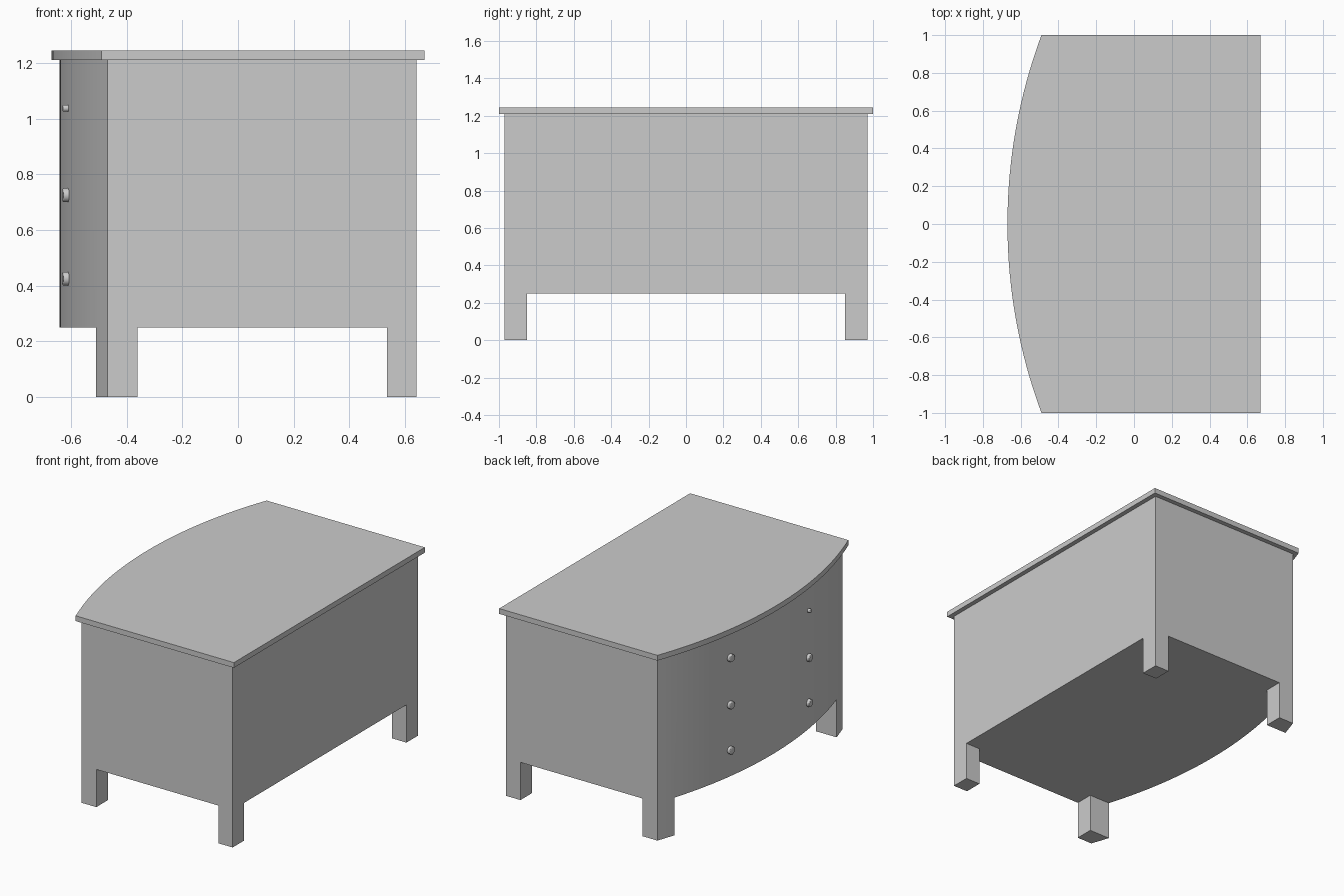
import bpy, bmesh, math
from mathutils import Matrix

cube = bpy.data.objects.get("Cube")
if cube:
    bpy.data.objects.remove(cube, do_unlink=True)

gray = bpy.data.materials.new("plain gray")
gray.use_nodes = True
COLOUR = (0.6, 0.6, 0.6, 1)
gray.diffuse_color = COLOUR
gray.node_tree.nodes["Principled BSDF"].inputs["Base Color"].default_value = COLOUR

CENTRE_X = 2.198      # centre of the bowed face's arc
BODY_R = 2.838
OVERHANG = 0.03


def add_object(name, bm):
    bmesh.ops.recalc_face_normals(bm, faces=bm.faces[:])
    mesh = bpy.data.meshes.new(name)
    bm.to_mesh(mesh)
    bm.free()
    mesh.materials.append(gray)
    obj = bpy.data.objects.new(name, mesh)
    bpy.context.collection.objects.link(obj)
    return obj


def prism(name, outline, z0, z1):
    bm = bmesh.new()
    face = bm.faces.new([bm.verts.new((x, y, z0)) for x, y in outline])
    result = bmesh.ops.extrude_face_region(bm, geom=[face])
    top = [g for g in result["geom"] if isinstance(g, bmesh.types.BMVert)]
    bmesh.ops.translate(bm, verts=top, vec=(0, 0, z1 - z0))
    return add_object(name, bm)


def bowed_outline(radius, half_width, back_x, steps=32):
    """Straight back and sides with one side bowed towards -x."""
    half = math.asin(half_width / radius)
    arc = []
    for i in range(steps + 1):
        a = half - 2 * half * i / steps
        arc.append((CENTRE_X - radius * math.cos(a), radius * math.sin(a)))
    return arc + [(back_x, -half_width), (back_x, half_width)]


def smooth(obj):
    bpy.ops.object.select_all(action="DESELECT")
    obj.select_set(True)
    bpy.context.view_layer.objects.active = obj
    bpy.ops.object.shade_smooth_by_angle(angle=math.radians(25))


# Cabinet with four legs left standing by a cross-shaped cut underneath
cabinet = prism("cabinet_body", bowed_outline(BODY_R, 0.97, 0.64), 0, 1.21)
fx, bx, ly, far = -0.36, 0.535, 0.85, 1.5
cross = [(-far, -ly), (fx, -ly), (fx, -far), (bx, -far), (bx, -ly), (far, -ly),
         (far, ly), (bx, ly), (bx, far), (fx, far), (fx, ly), (-far, ly)]
cutter = prism("leg_gap_cutter", cross, -0.2, 0.25)
cutter.hide_render = True
cut = cabinet.modifiers.new("leg_gaps", "BOOLEAN")
cut.operation = "DIFFERENCE"
cut.solver = "EXACT"
cut.object = cutter
bpy.context.view_layer.objects.active = cabinet
bpy.ops.object.modifier_apply(modifier=cut.name)
bpy.data.objects.remove(cutter, do_unlink=True)
smooth(cabinet)

# Overhanging table top
smooth(prism("top_board",
             bowed_outline(BODY_R + OVERHANG, 1.0, 0.67), 1.21, 1.245))


# Round drawer knobs set square to the bowed face
def knob(name, y, z, radius):
    a = math.asin(y / BODY_R)
    bm = bmesh.new()
    bmesh.ops.create_cone(bm, cap_ends=True, segments=20,
                          radius1=radius, radius2=radius, depth=0.03)
    rim = [e for e in bm.edges if all(v.co.z > 0 for v in e.verts)]
    bmesh.ops.bevel(bm, geom=rim, offset=0.006, segments=3, affect="EDGES",
                    profile=0.5)
    r = BODY_R + 0.005
    place = (Matrix.Translation((CENTRE_X - r * math.cos(a), r * math.sin(a), z))
             @ Matrix.Rotation(-a, 4, "Z") @ Matrix.Rotation(-math.pi / 2, 4, "Y"))
    bm.transform(place)
    smooth(add_object(name, bm))


for row, z in (("lower", 0.425), ("middle", 0.725), ("upper", 1.037)):
    for side, y in (("near", -0.41), ("far", 0.41)):
        small = row == "upper" and side == "near"
        knob(f"{row}_knob_{side}", y, z, 0.0125 if small else 0.025)
